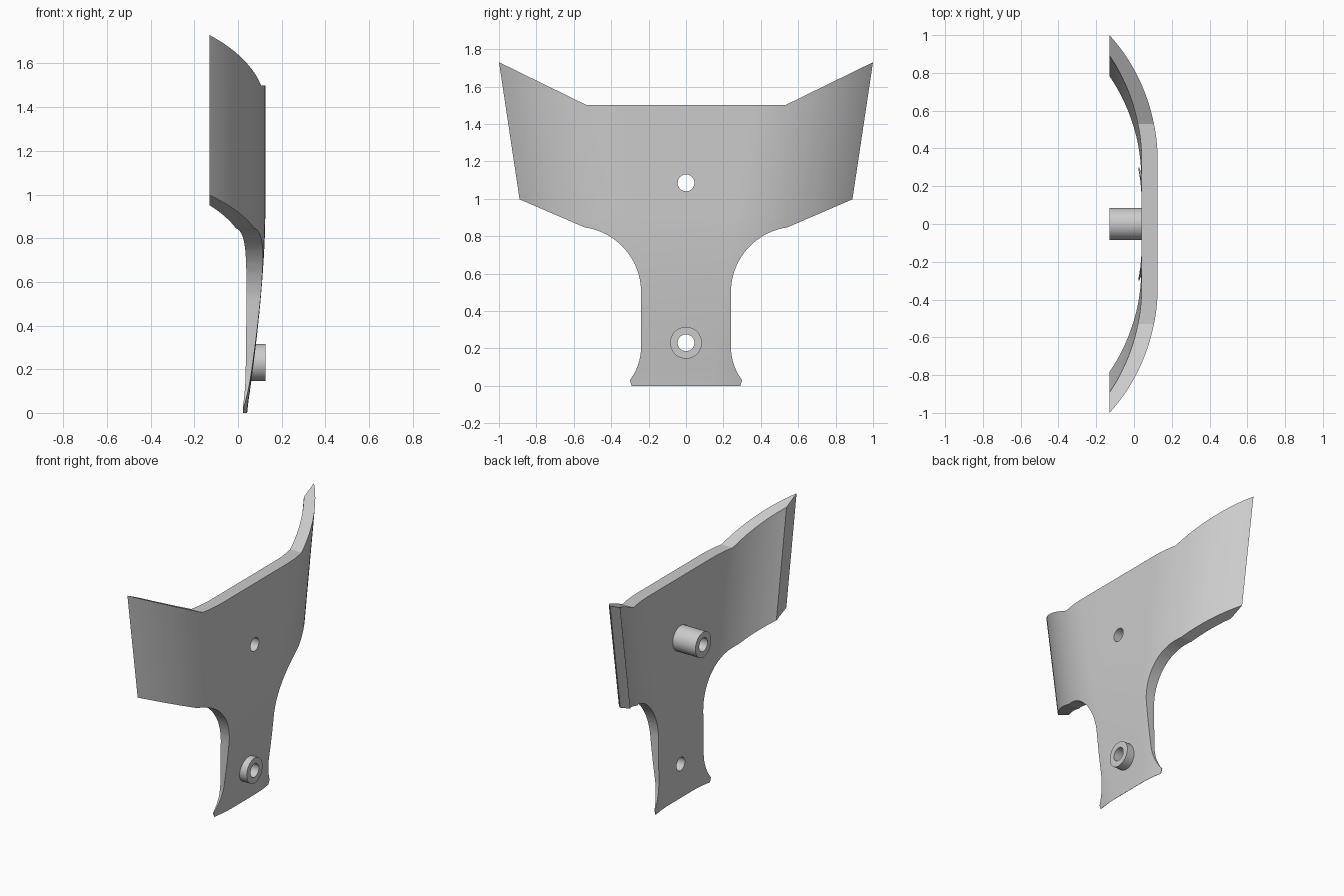
import bpy, bmesh
from math import sin, cos, pi, radians, sqrt
from mathutils import Matrix

cube = bpy.data.objects.get("Cube")
if cube:
    bpy.data.objects.remove(cube, do_unlink=True)

FRONT, BACK, END = 0.125, 0.04, -0.13    # plate faces and wing tip plane, in x
THICK = FRONT - BACK
BEND = 0.881                             # radius of the wing curve
LEAN = 0.15                              # outward lean of the wings per unit height
TOP = 1.73

grey = bpy.data.materials.new("light grey")
grey.use_nodes = True
grey.diffuse_color = (0.6, 0.6, 0.6, 1)
grey.node_tree.nodes["Principled BSDF"].inputs["Base Color"].default_value = (0.6, 0.6, 0.6, 1)


def finish(name, bm):
    bmesh.ops.recalc_face_normals(bm, faces=bm.faces)
    mesh = bpy.data.meshes.new(name)
    bm.to_mesh(mesh)
    bm.free()
    mesh.materials.append(grey)
    obj = bpy.data.objects.new(name, mesh)
    bpy.context.collection.objects.link(obj)
    return obj


def loft(name, rings):
    """Solid skin through a list of closed rings with capped ends."""
    bm = bmesh.new()
    rows = [[bm.verts.new(p) for p in ring] for ring in rings]
    n = len(rows[0])
    for a, b in zip(rows, rows[1:]):
        for i in range(n):
            j = (i + 1) % n
            bm.faces.new((a[i], a[j], b[j], b[i]))
    bm.faces.new(rows[0])
    bm.faces.new(rows[-1])
    return finish(name, bm)


def rod(name, x0, x1, z, radius):
    """Cylinder lying along x."""
    bm = bmesh.new()
    place = Matrix.Translation(((x0 + x1) / 2, 0, z)) @ Matrix.Rotation(pi / 2, 4, 'Y')
    bmesh.ops.create_cone(bm, cap_ends=True, segments=48, radius1=radius,
                          radius2=radius, depth=x1 - x0, matrix=place)
    return finish(name, bm)


def combine(target, helper, operation):
    helper.hide_render = True
    mod = target.modifiers.new(operation.lower(), 'BOOLEAN')
    mod.operation, mod.solver, mod.object = operation, 'EXACT', helper
    bpy.context.view_layer.objects.active = target
    bpy.ops.object.modifier_apply(modifier=mod.name)
    bpy.data.objects.remove(helper, do_unlink=True)


def arc(cy, cz, r, a0, a1, steps):
    angles = [radians(a0 + (a1 - a0) * i / steps) for i in range(steps + 1)]
    return [(cy + r * cos(a), cz + r * sin(a)) for a in angles]


# Curved band: flat middle, wings bending back, front face thinning to the foot
def band_ring(z):
    flat = 0.38 - LEAN * (TOP - z)
    taper = min(THICK - 0.002, THICK * (max(0, 0.9 - z) / 0.9) ** 1.6)
    wing = [(flat + BEND * sin(a), BEND * (1 - cos(a)))
            for a in (radians(56) * i / 24 for i in range(25))]
    half = [(-y, d) for y, d in reversed(wing)] + wing
    front = [(FRONT - taper - d, y, z) for y, d in half]
    back = [(BACK - d, y, z) for y, d in reversed(half)]
    return front + back


levels = [-0.05] + [0.9 * i / 18 for i in range(19)] + [1.9]
body = loft("bracket_plate", [band_ring(z) for z in levels])

# Side outline: flared foot, neck, shoulders and raised wing tips
side = [(0.29, 0), (0.30, 0.03)]
side += arc(0.54, 0.21, 0.30, 217, 180, 10)
side += arc(0.59, 0.50, 0.35, 180, 98, 20)
side += [(1.1, 1.0875), (1.1, 1.779), (0.53, 1.50)]
outline = side + [(-y, z) for y, z in reversed(side)]
trim = loft("outline_trim", [[(x, y, z) for y, z in outline] for x in (END, 0.3)])
combine(body, trim, 'INTERSECT')

# Screw bosses: long one behind the plate, short one on the foot
combine(body, rod("rear_boss", END, BACK + 0.03, 1.085, 0.085), 'UNION')
combine(body, rod("foot_boss", BACK + 0.01, FRONT, 0.23, 0.085), 'UNION')

# Through holes
for height in (1.085, 0.23):
    combine(body, rod("hole_cutter", -0.4, 0.4, height, 0.045), 'DIFFERENCE')

bpy.ops.object.select_all(action='DESELECT')
body.select_set(True)
bpy.context.view_layer.objects.active = body
bpy.ops.object.shade_smooth_by_angle(angle=radians(25))
